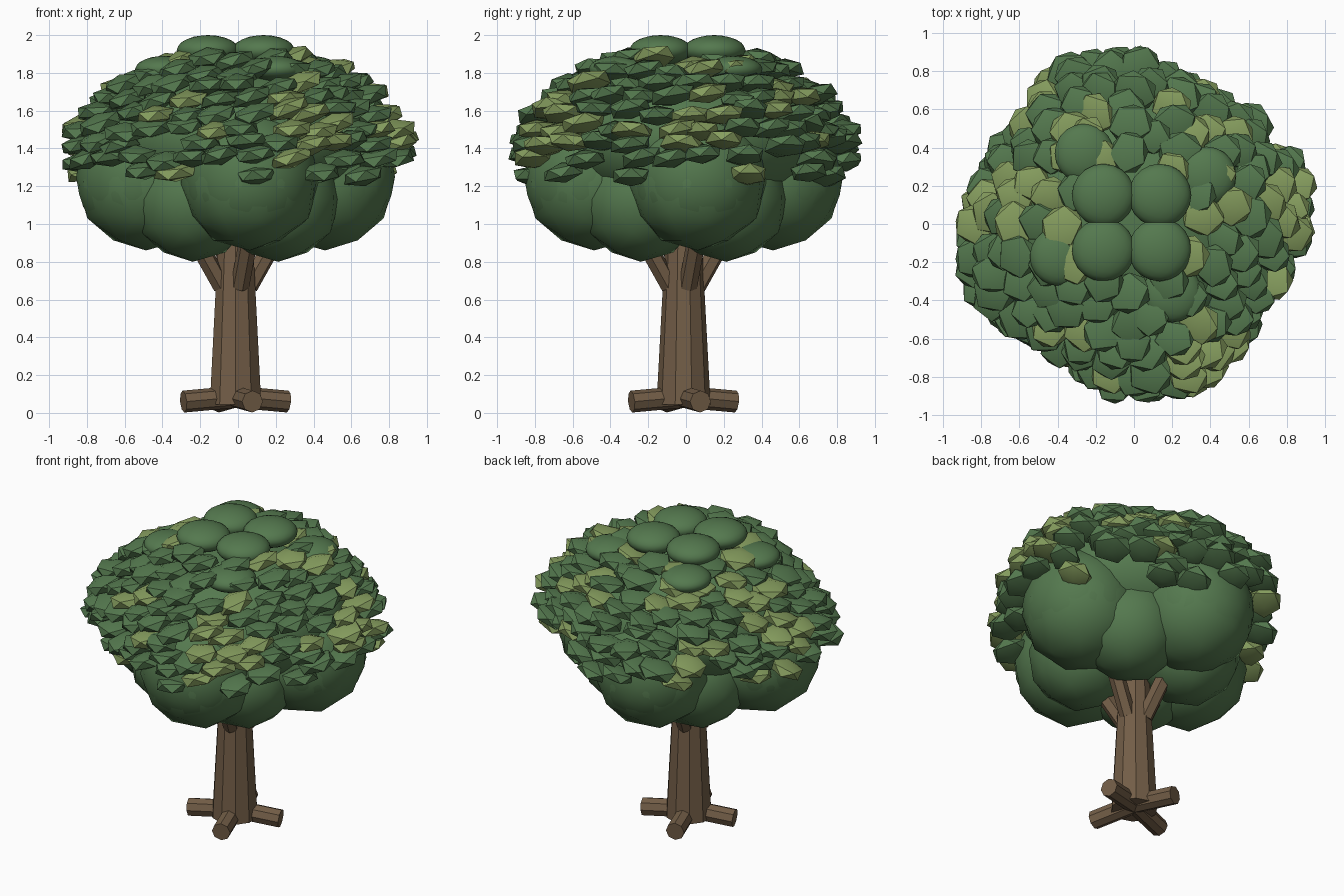
import bpy
import bmesh
import random
from math import radians, cos, sin, tau, degrees
from mathutils import Matrix, Vector, Euler

random.seed(7)
default = bpy.data.objects.get("Cube")
if default:
    bpy.data.objects.remove(default)


def material(name, rgb):
    mat = bpy.data.materials.new(name)
    mat.use_nodes = True
    mat.diffuse_color = (*rgb, 1)
    mat.node_tree.nodes["Principled BSDF"].inputs["Base Color"].default_value = (*rgb, 1)
    return mat


BARK = material("brown bark", (0.170, 0.111, 0.063))
GREEN = material("deep green", (0.089, 0.190, 0.077))
OLIVE = material("olive green", (0.240, 0.342, 0.114))
CENTRE = Vector((-0.013, -0.013, 0))


def finish(bm, name, mat, smooth_angle=None):
    """Turn a bmesh into a named, coloured object."""
    mesh = bpy.data.meshes.new(name)
    for face in bm.faces:
        face.smooth = smooth_angle is not None
    bm.to_mesh(mesh)
    bm.free()
    mesh.materials.append(mat)
    if smooth_angle:
        mesh.set_sharp_from_angle(angle=radians(smooth_angle))
    obj = bpy.data.objects.new(name, mesh)
    bpy.context.scene.collection.objects.link(obj)
    return obj


def limb(name, start, end, r_start, r_end, sides):
    """Tapered flat-sided cylinder between two points."""
    axis = end - start
    turn = axis.to_track_quat('Z', 'Y').to_matrix().to_4x4()
    bm = bmesh.new()
    bmesh.ops.create_cone(bm, cap_ends=True, segments=sides, radius1=r_start,
                          radius2=r_end, depth=axis.length,
                          matrix=Matrix.Translation((start + end) / 2) @ turn)
    return finish(bm, name, BARK)


def polar(angle, radius, z):
    return Vector((radius * cos(angle), radius * sin(angle), z))


def add_blob(bm, place, size, tilt=(0, 0, 0), detail=3):
    """Squashed ball added to a bmesh; it is spun first, then tilted."""
    matrix = Matrix.LocRotScale(place, Euler(tilt, 'ZYX'), Vector(size))
    bmesh.ops.create_icosphere(bm, subdivisions=detail, radius=1, matrix=matrix)


# Trunk
limb("trunk", CENTRE + Vector((0, 0, 0.045)), CENTRE + Vector((0, 0, 1.0)), 0.143, 0.092, 10)

# Roots and branches, four of each around the trunk
for i in range(4):
    a = radians(18) + i * tau / 4
    limb(f"root_{i + 1}", CENTRE + polar(a, 0, 0.085), CENTRE + polar(a, 0.29, 0.060),
         0.058, 0.058, 8)
    limb(f"branch_{i + 1}", CENTRE + polar(a, 0.075, 0.67), CENTRE + polar(a, 0.34, 1.12),
         0.05, 0.05, 6)

# Foliage masses: four round outer ones, each with a faceted twin, and four low inner ones
for i in range(4):
    a = radians(9) + i * tau / 4
    bm = bmesh.new()
    add_blob(bm, CENTRE + polar(a, 0.495, 1.25), (0.355, 0.355, 0.355))
    add_blob(bm, CENTRE + polar(a, 0.48, 1.22), (0.37, 0.37, 0.36), (0, 0, a), 2)
    finish(bm, f"outer_foliage_{i + 1}", GREEN, 60)
    bm = bmesh.new()
    add_blob(bm, CENTRE + polar(a + radians(36), 0.32, 1.13), (0.33, 0.33, 0.33), (0, 0, a), 2)
    finish(bm, f"inner_foliage_{i + 1}", GREEN, 60)

# Core filling the crown
bm = bmesh.new()
add_blob(bm, Vector((0, 0, 1.45)), (0.70, 0.70, 0.42))
finish(bm, "foliage_core", GREEN, 60)

# Leaf clumps in rings (height, ring radius, share left out) over the crown
RINGS = [(1.27, 0.79, 0.55), (1.35, 0.82, 0.25), (1.43, 0.82, 0.1), (1.51, 0.80, 0),
         (1.59, 0.74, 0), (1.67, 0.67, 0), (1.74, 0.60, 0), (1.80, 0.50, 0), (1.86, 0.36, 0)]
OLIVE_HEADINGS = (8, 128, 170, 303)
green_bm, olive_bm = bmesh.new(), bmesh.new()
for ring, (z, radius, gaps) in enumerate(RINGS):
    count = round(tau * radius / 0.185)
    for i in range(count):
        if random.random() < gaps:
            continue
        a = (i + ring * 0.5 + random.uniform(-0.25, 0.25)) * tau / count
        lobe = 1 + 0.06 * cos(4 * (a - radians(13)))
        place = polar(a, radius * lobe + random.uniform(-0.035, 0.01),
                      z + random.uniform(-0.025, 0.025))
        heading = degrees(a) % 360
        near = any(abs((heading - h + 180) % 360 - 180) < 13 for h in OLIVE_HEADINGS)
        bm = olive_bm if random.random() < (0.62 if near else 0.1) else green_bm
        tilt = (random.uniform(-0.1, 0.26), random.uniform(-0.38, 0.0), random.uniform(0, tau))
        size = random.uniform(0.115, 0.135)
        add_blob(bm, place, (size, size * 0.9, 0.055), tilt, 1)
finish(green_bm, "green_leaf_clumps", GREEN, 40)
finish(olive_bm, "olive_leaf_clumps", OLIVE, 40)

# Large flattened clumps that cap the crown
bm = bmesh.new()
for x in (-0.16, 0.135):
    for y in (-0.135, 0.15):
        add_blob(bm, Vector((x, y, 1.92)), (0.165, 0.165, 0.08))
for x, y, z in ((-0.26, 0.37, 1.84), (-0.39, -0.17, 1.82), (0.2, -0.36, 1.82), (0.38, 0.25, 1.82)):
    add_blob(bm, Vector((x, y, z)), (0.155, 0.155, 0.07))
finish(bm, "crown_cap_clumps", GREEN, 60)
